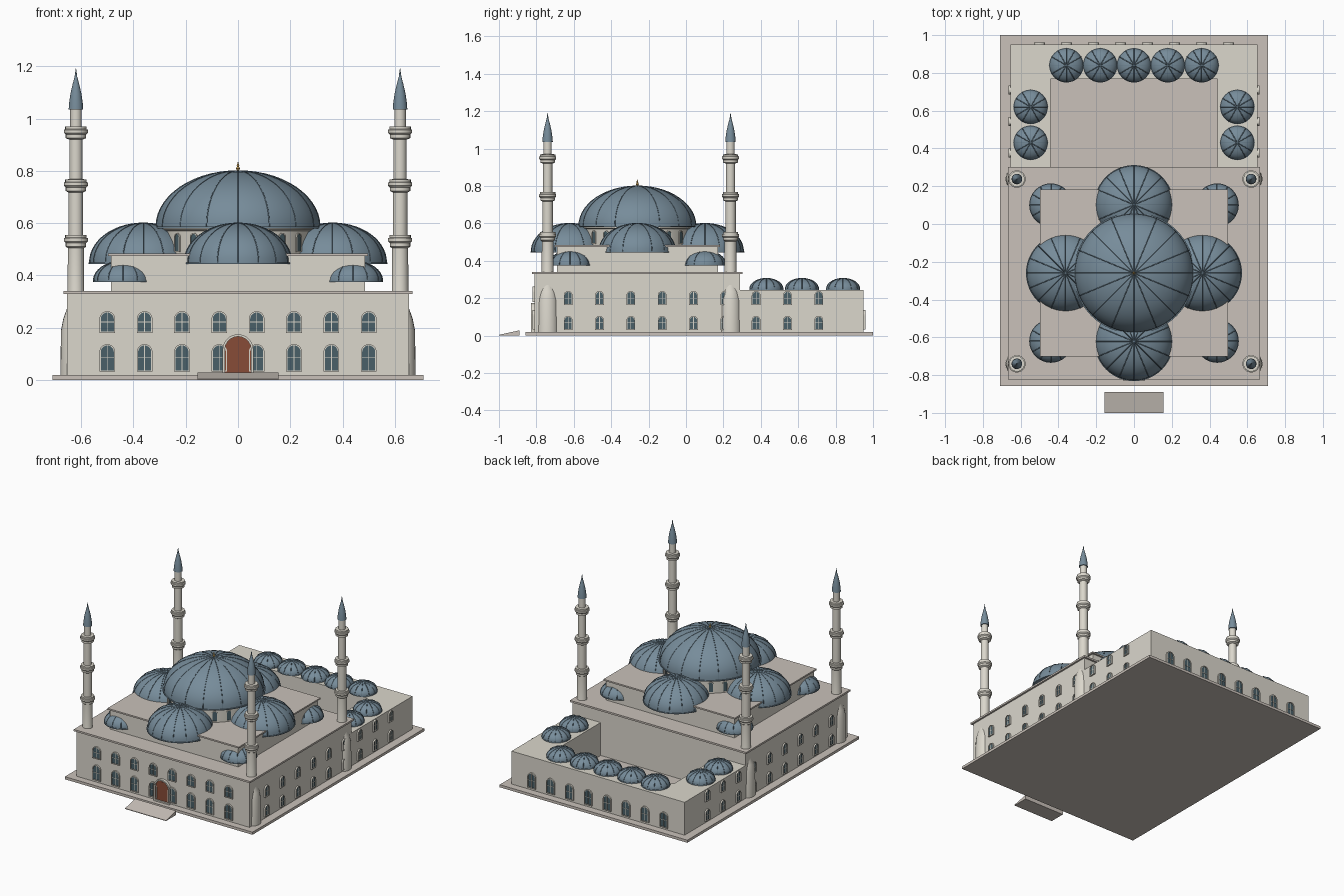
import bpy, bmesh
from math import sin, cos, pi, radians
from mathutils import Matrix, Vector

if "Cube" in bpy.data.objects:
    bpy.data.objects.remove(bpy.data.objects["Cube"])


def material(name, rgb):
    m = bpy.data.materials.new(name)
    m.diffuse_color = (*[(c / 255) ** 2.2 for c in rgb], 1)
    m.use_nodes = True
    m.node_tree.nodes["Principled BSDF"].inputs["Base Color"].default_value = m.diffuse_color
    return m


STONE = material("stone", (218, 214, 203))
ROOF = material("roof_stone", (200, 192, 184))
LEAD = material("lead_blue", (118, 139, 153))
RIB = material("rib_blue", (100, 120, 133))
GLASS = material("glass", (75, 96, 104))
WOOD = material("door_wood", (134, 77, 58))
GOLD = material("gold", (190, 150, 80))


def finish(name, bm, mat, smooth=False):
    bmesh.ops.recalc_face_normals(bm, faces=bm.faces)
    if smooth:
        for f in bm.faces:
            f.smooth = True
        for e in bm.edges:
            e.smooth = e.calc_face_angle(0) < radians(35)
    me = bpy.data.meshes.new(name)
    bm.to_mesh(me)
    bm.free()
    me.materials.append(mat)
    ob = bpy.data.objects.new(name, me)
    bpy.context.collection.objects.link(ob)
    return ob


def add_box(bm, x0, x1, y0, y1, z0, z1):
    m = Matrix.Translation(((x0 + x1) / 2, (y0 + y1) / 2, (z0 + z1) / 2))
    m = m @ Matrix.Diagonal((x1 - x0, y1 - y0, z1 - z0, 1))
    bmesh.ops.create_cube(bm, size=1, matrix=m)


def box(name, mat, *dims):
    bm = bmesh.new()
    add_box(bm, *dims)
    return finish(name, bm, mat)


def prism(name, mat, outline, z0, z1):
    bm = bmesh.new()
    f = bm.faces.new([bm.verts.new((x, y, z0)) for x, y in outline])
    ext = bmesh.ops.extrude_face_region(bm, geom=[f])["geom"]
    bmesh.ops.translate(bm, vec=(0, 0, z1 - z0), verts=[v for v in ext if isinstance(v, bmesh.types.BMVert)])
    return finish(name, bm, mat)


def lathe(name, mat, profile, x, y, segs=40):
    """Closed solid of revolution; profile is (radius, z) from bottom to top."""
    bm = bmesh.new()
    rings = []
    for r, z in profile:
        if r < 1e-5:
            rings.append([bm.verts.new((x, y, z))])
        else:
            rings.append([bm.verts.new((x + r * cos(2 * pi * i / segs), y + r * sin(2 * pi * i / segs), z))
                          for i in range(segs)])
    for a, b in zip(rings, rings[1:]):
        for i in range(segs):
            j = (i + 1) % segs
            bm.faces.new([a[i], a[j], b[0]] if len(b) == 1 else [a[i], a[j], b[j], b[i]])
    for ring in (rings[0], rings[-1]):
        if len(ring) > 1:
            bm.faces.new(ring)
    return finish(name, bm, mat, True)


# Domes: half ellipsoid with a thin rim, plus meridian ribs gathered in one curve
ribs = bpy.data.curves.new("dome_ribs", 'CURVE')
ribs.dimensions = '3D'
ribs.bevel_depth = 0.002
ribs.bevel_resolution = 0
ribs.materials.append(RIB)


def dome(name, x, y, z, r, h, n_ribs, segs=48):
    rings = 14
    rd = r * 0.98
    arc = [(rd * cos(pi / 2 * i / rings), z + h * sin(pi / 2 * i / rings)) for i in range(rings)]
    lathe(name, LEAD, [(r, z - 0.006), (r, z)] + arc + [(0, z + h)], x, y, segs)
    for k in range(n_ribs):
        a = 2 * pi * k / n_ribs
        sp = ribs.splines.new('POLY')
        pts = arc + [(0.01 * r, z + h)]
        sp.points.add(len(pts) - 1)
        for p, (pr, pz) in zip(sp.points, pts):
            p.co = (x + pr * cos(a), y + pr * sin(a), pz, 1)


# Arched openings: ring frame, panel and glazing bars; local -y points outward
frames, panes, doors = bmesh.new(), bmesh.new(), bmesh.new()


def arch(w, h, z0, n=10):
    r = w / 2
    pts = [(r, z0)] + [(r * cos(pi * i / n), h - r + r * sin(pi * i / n)) for i in range(n + 1)]
    return pts + [(-r, z0)]


def opening(pos, angle, w, h, depth=0.01, border=0.005, panel=panes, bars=True):
    m = Matrix.Translation(pos) @ Matrix.Rotation(angle, 4, 'Z')
    outer, inner = arch(w, h, 0), arch(w - 2 * border, h - border, border)

    def loop(bm, pts, y):
        return [bm.verts.new(m @ Vector((px, y, pz))) for px, pz in pts]
    loops = [loop(frames, outer, 0.004), loop(frames, outer, -depth),
             loop(frames, inner, -depth), loop(frames, inner, 0.004)]
    n = len(outer)
    for a, b in zip(loops, loops[1:] + loops[:1]):
        for i in range(n):
            j = (i + 1) % n
            frames.faces.new([a[i], a[j], b[j], b[i]])
    panel.faces.new(loop(panel, inner, -depth * 0.4))
    if bars:
        for sx, sz, cz in ((0.003, h - border, h / 2), (w - border, 0.003, h * 0.5)):
            bmesh.ops.create_cube(frames, size=1, matrix=m @ Matrix.Translation((0, -depth * 0.45, cz))
                                  @ Matrix.Diagonal((sx, depth * 0.5, sz, 1)))


CY = -0.26  # centre of the prayer hall

# Ground plinth and entrance ramp
box("plinth", ROOF, -0.71, 0.71, -0.857, 1.0, 0, 0.018)
ramp = bmesh.new()
add_box(ramp, -0.155, 0.155, -1.0, -0.89, 0, 0.028)
for v in ramp.verts:
    if v.co.y < -0.95 and v.co.z > 0.01:
        v.co.z = 0.004
finish("entrance_ramp", ramp, ROOF)

# Prayer hall, its cornice and the upper tier
box("prayer_hall", STONE, -0.655, 0.655, -0.81, 0.29, 0.018, 0.33)
box("hall_cornice", ROOF, -0.667, 0.667, -0.823, 0.302, 0.328, 0.34)
box("upper_tier", STONE, -0.485, 0.485, CY - 0.43, CY + 0.43, 0.34, 0.476)
box("tier_cornice", ROOF, -0.497, 0.497, CY - 0.442, CY + 0.442, 0.474, 0.484)

# Courtyard arcade (U shaped)
prism("courtyard_arcade", STONE, [(-0.655, 0.29), (-0.655, 0.95), (0.655, 0.95), (0.655, 0.29),
                                  (0.443, 0.29), (0.443, 0.767), (-0.443, 0.767), (-0.443, 0.29)], 0.018, 0.243)

# Drum and domes
lathe("drum", STONE, [(0.285, 0.48), (0.285, 0.57), (0.297, 0.575), (0.297, 0.584)], 0, CY, 60)
dome("main_dome", 0, CY, 0.586, 0.32, 0.214, 16, 64)
for dx, dy in ((1, 0), (-1, 0), (0, 1), (0, -1)):
    dome("half_dome", dx * 0.362, CY + dy * 0.362, 0.45, 0.21, 0.15, 16)
for sx in (1, -1):
    for y in (CY - 0.36, CY + 0.36):
        dome("corner_dome", sx * 0.44, y, 0.38, 0.115, 0.075, 12, 32)
    for y in (0.43, 0.62):
        dome("arcade_dome", sx * 0.547, y, 0.249, 0.091, 0.057, 12, 32)
for i in range(-2, 3):
    dome("arcade_dome", i * 0.179, 0.84, 0.249, 0.091, 0.057, 12, 32)
bpy.context.collection.objects.link(bpy.data.objects.new("dome_ribs", ribs))

# Finial
lathe("finial", GOLD, [(0.005, 0.795), (0.004, 0.802), (0.008, 0.809), (0.004, 0.816), (0.005, 0.82), (0, 0.836)],
      0, CY, 12)

# Minarets: buttressed foot, shaft with three balconies, pointed cap
shaft = [(0.06, 0.018), (0.057, 0.19), (0.048, 0.235), (0.032, 0.28)]
for zc, r0, r1 in ((0.53, 0.031, 0.028), (0.743, 0.028, 0.025), (0.945, 0.025, 0.022)):
    shaft += [(r0, zc - 0.026), (0.039, zc - 0.02), (0.039, zc - 0.007), (0.046, zc), (0.046, zc + 0.012),
              (0.041, zc + 0.014), (0.041, zc + 0.024), (r1, zc + 0.025)]
shaft += [(0.022, 1.036)]
cap = [(0.028, 1.034), (0.026, 1.06), (0.021, 1.095), (0.013, 1.13), (0.005, 1.16), (0.003, 1.175), (0, 1.195)]
for sx in (1, -1):
    for y in (-0.74, 0.238):
        lathe("minaret", STONE, shaft, sx * 0.62, y, 24)
        lathe("minaret_cap", LEAD, cap, sx * 0.62, y, 24)

# Windows: front and back rows, side rows, drum ring
for i in range(8):
    x = -0.5 + i / 7
    opening((x, -0.81, 0.032), 0, 0.06, 0.105)
    opening((x, -0.81, 0.18), 0, 0.06, 0.083)
    opening((x, 0.95, 0.032), pi, 0.06, 0.105)
for i in range(9):
    y = -0.63 + i * 0.1675
    for sx in (1, -1):
        opening((sx * 0.655, y, 0.03), sx * pi / 2, 0.047, 0.075)
        opening((sx * 0.655, y, 0.163), sx * pi / 2, 0.047, 0.075)
for k in range(20):
    a = 2 * pi * k / 20
    opening((0.284 * sin(a), CY - 0.284 * cos(a), 0.49), a, 0.034, 0.072, 0.006, 0.004, bars=False)

# Entrance door
opening((0, -0.81, 0.018), 0, 0.118, 0.157, 0.018, 0.009, panel=doors, bars=False)
box("door_seam", WOOD, -0.0015, 0.0015, -0.82, -0.81, 0.03, 0.155)
finish("window_frames", frames, STONE)
# flat panels keep their own facing
for name, bm, mat in (("window_glass", panes, GLASS), ("entrance_door", doors, WOOD)):
    ob = finish(name, bm, mat)
    sol = ob.modifiers.new("thickness", 'SOLIDIFY')
    sol.thickness = 0.002
    sol.offset = 0
